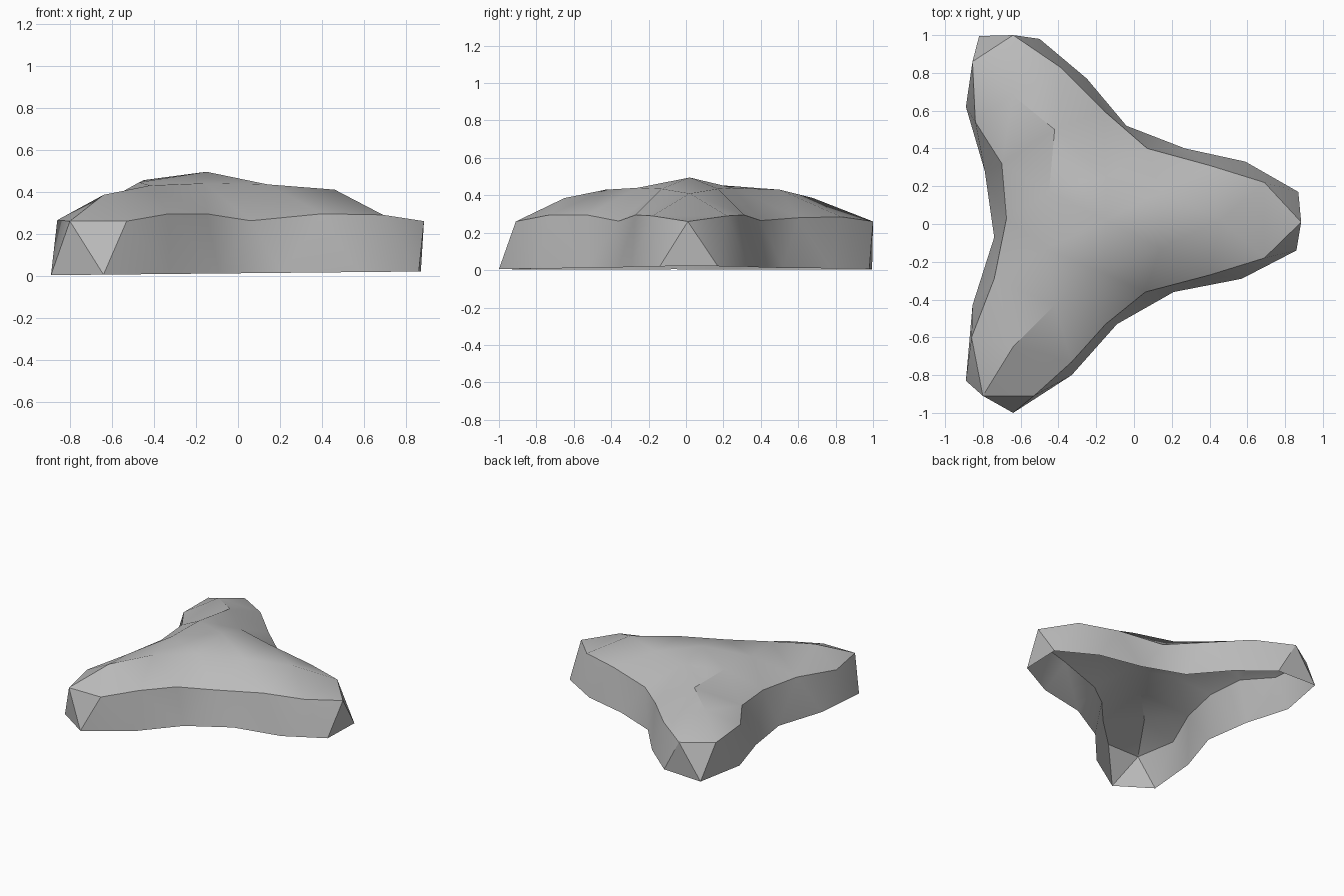
import bpy
import bmesh
from mathutils import Vector
from mathutils.geometry import delaunay_2d_cdt

if "Cube" in bpy.data.objects:
    bpy.data.objects.remove(bpy.data.objects["Cube"])

# Ground outline of the three-lobed shell, counter-clockwise (x, y)
ground = [(.87, .17), (.59, .33), (.27, .40), (-.04, .52), (-.25, .77), (-.50, .98),
          (-.82, .995), (-.89, .62), (-.79, .28), (-.74, -.07), (-.855, -.43), (-.89, -.83),
          (-.64, -1), (-.33, -.80), (-.09, -.53), (.21, -.36), (.57, -.29), (.86, -.14)]
# Shoulder line where the wall meets the top (x, y, z)
shoulder = [(.885, .01, .26), (.69, .22, .29), (.40, .31, .295), (.07, .40, .265),
            (-.16, .60, .28), (-.39, .83, .285), (-.64, 1, .26), (-.855, .86, .26),
            (-.84, .54, .275), (-.70, .32, .30), (-.675, .03, .30), (-.74, -.29, .295),
            (-.86, -.60, .265), (-.80, -.91, .26), (-.53, -.91, .26), (-.33, -.73, .295),
            (-.15, -.53, .295), (.06, -.36, .262), (.40, -.27, .295), (.69, -.18, .29)]
# Ridge points on the domed top
crown = [(-.15, .02, .495), (.14, -.13, .435), (.46, .02, .41), (.14, .17, .435),
         (-.15, .25, .44), (-.42, .50, .43), (-.64, .68, .385), (-.45, .17, .455),
         (-.47, -.13, .445), (-.42, -.43, .43), (-.64, -.65, .385), (-.16, -.26, .44)]

bm = bmesh.new()
low = [bm.verts.new((x, y, max(0, .012 + .01 * x))) for x, y in ground]
high = [bm.verts.new(p) for p in shoulder]
top = high + [bm.verts.new(p) for p in crown]

# Wall: stitch both loops with the shorter diagonal each step
nl, nh = len(low), len(high)
i = j = 0
while i < nl or j < nh:
    a, b = low[i % nl], high[j % nh]
    a2, b2 = low[(i + 1) % nl], high[(j + 1) % nh]
    if j == nh or (i < nl and (a2.co - b.co).length < (b2.co - a.co).length):
        bm.faces.new((a, a2, b))
        i += 1
    else:
        bm.faces.new((a, b2, b))
        j += 1

# Top: triangulate inside the shoulder line
flat = [Vector(v.co.xy) for v in top]
tris = delaunay_2d_cdt(flat, [], [list(range(nh))], 1, 1e-5)[2]
for t in tris:
    bm.faces.new([top[k] for k in t])
for f in bm.faces:
    f.normal_update()

mesh = bpy.data.meshes.new("rock_shell")
bm.to_mesh(mesh)
bm.free()
shell = bpy.data.objects.new("rock_shell", mesh)
bpy.context.collection.objects.link(shell)

stone = bpy.data.materials.new("stone_grey")
stone.diffuse_color = (.5, .5, .5, 1)
stone.use_nodes = True
stone.node_tree.nodes["Principled BSDF"].inputs["Base Color"].default_value = stone.diffuse_color
mesh.materials.append(stone)

bpy.context.view_layer.objects.active = shell
shell.select_set(True)
bpy.ops.object.shade_smooth_by_angle(angle=.52)
